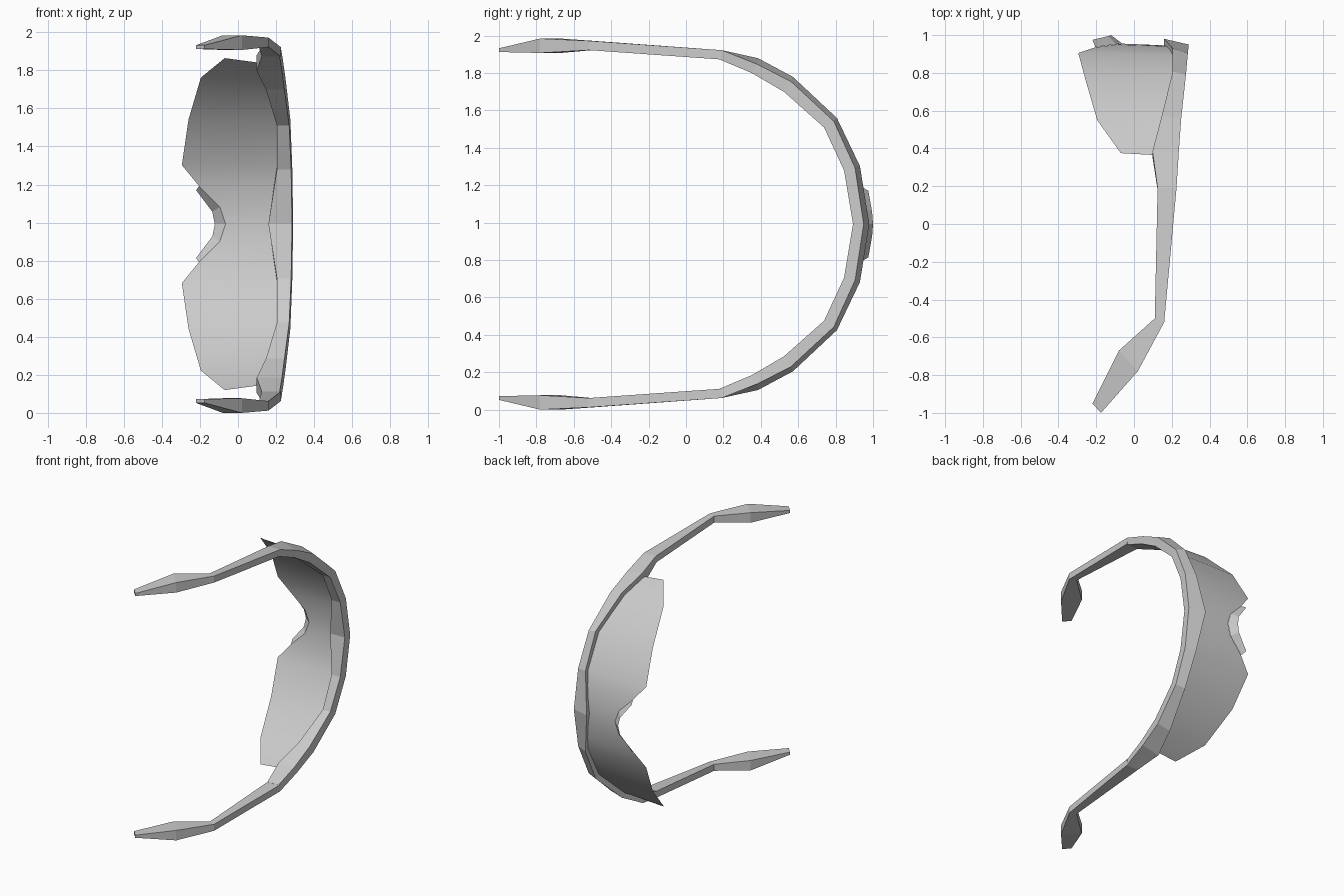
import bpy
import bmesh
from mathutils import Vector

cube = bpy.data.objects.get("Cube")
if cube:
    bpy.data.objects.remove(cube, do_unlink=True)

MID = 0.992  # height of the mirror plane between the two halves

grey = bpy.data.materials.new("light_grey")
grey.use_nodes = True
colour = (0.6, 0.6, 0.6, 1)
grey.diffuse_color = colour
grey.node_tree.nodes["Principled BSDF"].inputs["Base Color"].default_value = colour


def mirrored(section):
    return [(x, y, -s) for x, y, s in section]


def both_halves(sections):
    """Continue sections that start on the mirror plane to the other side."""
    return [mirrored(sec) for sec in reversed(sections[1:])] + sections


def loft(name, sections, closed=True, smooth=False):
    """Skin a row of cross-sections, each a list of (x, y, offset from MID)."""
    bm = bmesh.new()
    rows = [[bm.verts.new(Vector((x, y, MID + s))) for x, y, s in sec]
            for sec in sections]
    count = len(rows[0])
    for a, b in zip(rows, rows[1:]):
        for i in range(count if closed else count - 1):
            j = (i + 1) % count
            bm.faces.new((a[i], a[j], b[j], b[i]))
    if closed:
        bm.faces.new(rows[0])
        bm.faces.new(rows[-1])
    bmesh.ops.recalc_face_normals(bm, faces=bm.faces)
    mesh = bpy.data.meshes.new(name)
    bm.to_mesh(mesh)
    bm.free()
    mesh.materials.append(grey)
    for poly in mesh.polygons:
        poly.use_smooth = smooth
    obj = bpy.data.objects.new(name, mesh)
    bpy.context.collection.objects.link(obj)
    return obj


# Brow band: inner (y, s), lower outer (y, s), upper outer (y, s), low x, high x
brow = [
    ((0.893, 0), (0.98, 0), (0.95, 0), 0.16, 0.29),
    ((0.845, 0.287), (0.93, 0.31), (0.904, 0.3), 0.205, 0.285),
    ((0.738, 0.517), (0.807, 0.567), (0.79, 0.55), 0.205, 0.275),
    ((0.524, 0.707), (0.572, 0.787), (0.56, 0.763), 0.147, 0.25),
    ((0.353, 0.807), (0.385, 0.887), (0.38, 0.855), 0.098, 0.237),
    ((0.18, 0.88), (0.19, 0.93), (0.19, 0.93), 0.125, 0.225),
]
band = [[(low, *inner), (low, *outer), (high, *upper), (high - 0.006, *inner)]
        for inner, outer, upper, low, high in brow]
loft("brow_band", both_halves(band))

# Temples: low edge (x, y), high edge (x, y), inner s, outer s
arm = [
    ((0.125, 0.19), (0.225, 0.19), 0.88, 0.93),
    ((0.11, -0.5), (0.16, -0.52), 0.93, 0.98),
    ((-0.08, -0.67), (0.02, -0.78), 0.915, 0.992),
    ((-0.22, -0.95), (-0.175, -1), 0.92, 0.94),
]
temple = [[(*low, a), (*low, b), (*high, b), (*high, a)]
          for low, high, a, b in arm]
loft("upper_temple", temple)
loft("lower_temple", [mirrored(sec) for sec in temple])

# Wraparound lens: lower x, upper x, y, lower s, upper s
shield = [
    (-0.065, 0.18, 0.955, 0, 0),
    (-0.095, 0.19, 0.95, 0.09, 0.09),
    (-0.205, 0.2, 0.935, 0.2, 0.2),
    (-0.295, 0.22, 0.905, 0.31, 0.31),
    (-0.26, 0.22, 0.775, 0.55, 0.55),
    (-0.195, 0.16, 0.55, 0.77, 0.76),
    (-0.07, 0.11, 0.375, 0.872, 0.848),
]
lens = [[(low, y, s), (high, y - 0.01, t)] for low, high, y, s, t in shield]
loft("lens", both_halves(lens), closed=False, smooth=True)

# Nose flange: rear edge on the lens cut-out, front edge reaching forward
flange = [
    [(-0.065, 0.957, 0), (-0.122, 1, 0)],
    [(-0.095, 0.951, 0.09), (-0.135, 0.995, 0.065)],
    [(-0.205, 0.937, 0.2), (-0.22, 0.975, 0.178)],
]
loft("nose_flange", both_halves(flange), closed=False)
